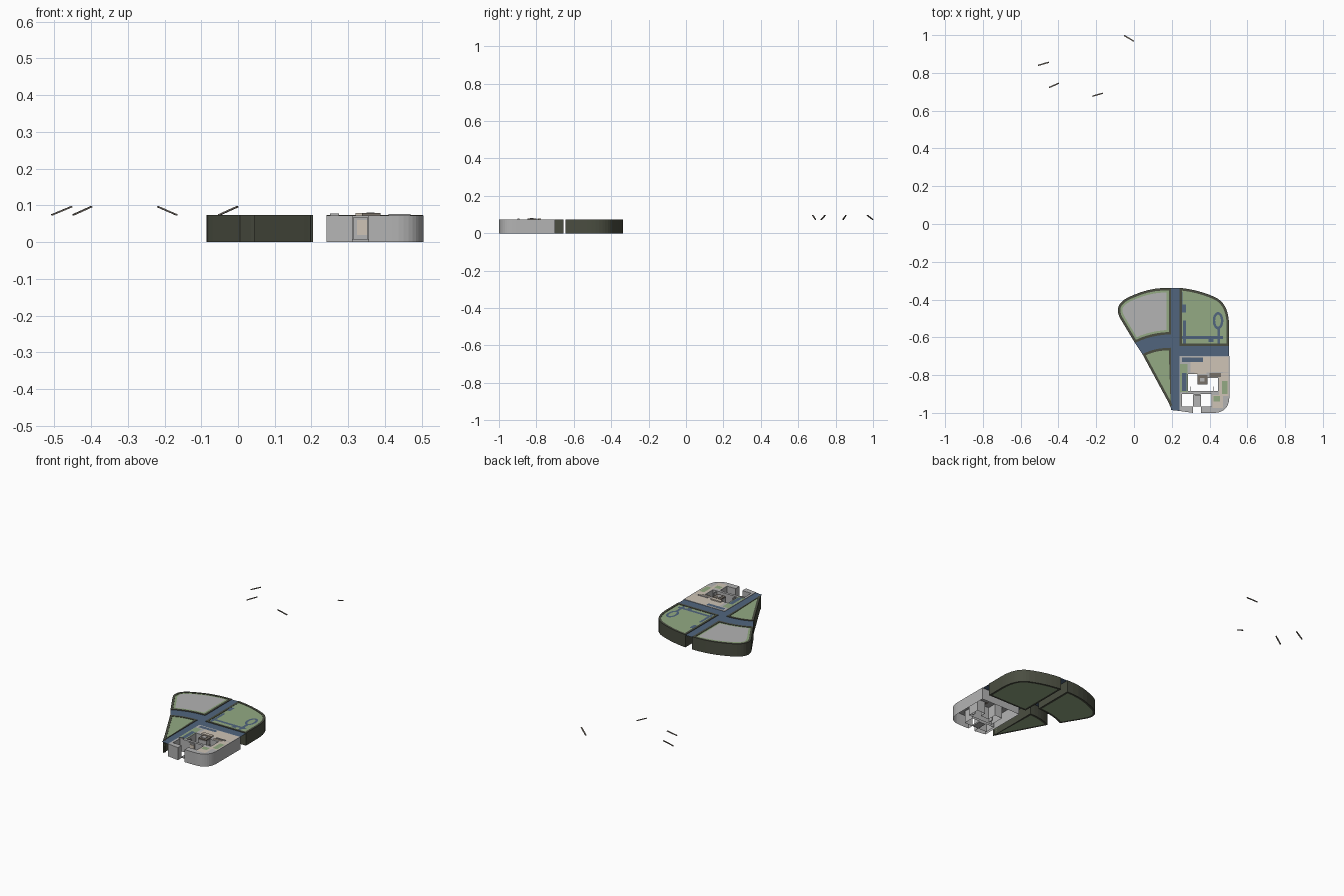
import bpy, bmesh, math
from mathutils import Vector

if "Cube" in bpy.data.objects:
    bpy.data.objects.remove(bpy.data.objects["Cube"])


def material(name, r, g, b):
    m = bpy.data.materials.new(name)
    m.diffuse_color = tuple((c / 255) ** 2.2 for c in (r, g, b)) + (1,)
    m.use_nodes = True
    m.node_tree.nodes["Principled BSDF"].inputs["Base Color"].default_value = m.diffuse_color
    return m


GREEN = material("grass", 146, 168, 130)
DARK = material("dark_wall", 76, 79, 67)
BLUE = material("asphalt", 82, 101, 125)
GREY = material("concrete", 178, 178, 178)
TAN = material("paving", 205, 194, 180)
BROWN = material("roof", 120, 112, 104)


def slab(name, loops, z0, z1, mat, open_bottom=False):
    """Extrude nested outlines; inner outlines become holes. z0 == z1 gives a sheet."""
    cu = bpy.data.curves.new(name, 'CURVE')
    cu.dimensions = '2D'
    cu.fill_mode = 'BOTH'
    cu.extrude = (z1 - z0) / 2
    for pts in loops:
        sp = cu.splines.new('POLY')
        sp.points.add(len(pts) - 1)
        for p, (x, y) in zip(sp.points, pts):
            p.co = (x, y, 0, 1)
        sp.use_cyclic_u = True
    tmp = bpy.data.objects.new(name + "_curve", cu)
    bpy.context.scene.collection.objects.link(tmp)
    dg = bpy.context.evaluated_depsgraph_get()
    me = bpy.data.meshes.new_from_object(tmp.evaluated_get(dg))
    bpy.data.objects.remove(tmp)
    bm = bmesh.new()
    bm.from_mesh(me)
    bmesh.ops.remove_doubles(bm, verts=bm.verts, dist=1e-5)
    bmesh.ops.translate(bm, verts=bm.verts, vec=(0, 0, (z0 + z1) / 2))
    if open_bottom:
        low = [f for f in bm.faces if all(v.co.z < z0 + 1e-4 for v in f.verts)]
        bmesh.ops.delete(bm, geom=low, context='FACES')
    bmesh.ops.recalc_face_normals(bm, faces=bm.faces)
    if z0 == z1:
        for f in bm.faces:
            if f.normal.z < 0:
                f.normal_flip()
    for f in bm.faces:
        f.smooth = False
    bm.to_mesh(me)
    bm.free()
    me.name = name
    me.materials.clear()
    me.materials.append(mat)
    ob = bpy.data.objects.new(name, me)
    bpy.context.scene.collection.objects.link(ob)
    return ob


def rect(x0, x1, y0, y1):
    return [(x0, y0), (x1, y0), (x1, y1), (x0, y1)]


def inset(pts, d):
    """Mitred inward offset of a counter-clockwise outline."""
    out = []
    n = len(pts)
    for i in range(n):
        p = Vector(pts[i])
        a = (p - Vector(pts[i - 1])).normalized()
        b = (Vector(pts[(i + 1) % n]) - p).normalized()
        na, nb = Vector((-a.y, a.x)), Vector((-b.y, b.x))
        m = na + nb
        k = min(2 * d / max(m.dot(m), 1e-6) * 1.0, 2 * d)
        out.append(tuple(p + m * k))
    return out


def oval(cx, cy, rx, ry, n=28):
    return [(cx + rx * math.cos(2 * math.pi * i / n), cy + ry * math.sin(2 * math.pi * i / n))
            for i in range(n)]


def bow(p0, c, p1, n=6):
    """Quadratic curve used for rounded outline corners."""
    return [tuple(Vector(p0) * (1 - t) ** 2 + Vector(c) * 2 * t * (1 - t) + Vector(p1) * t * t)
            for t in (i / n for i in range(n + 1))]


TOP = 0.073
# Curved edges of the cross road
north_kerb = bow((.005, -.63), (.095, -.585), (.197, -.585))
south_kerb = bow((.197, -.655), (.105, -.655), (.045, -.69))

# Three lawn blocks, each with a dark retaining wall
plots = {
    "north_west": north_kerb + bow((.197, -.338), (.09, -.335), (0, -.375), 5)
    + bow((-.03, -.388), (-.115, -.43), (-.07, -.505), 8),
    "south_west": bow((.18, -.94), (.19, -.962), (.197, -.975), 3) + south_kerb,
    "north_east": [(.241, -.645), (.503, -.645)] + bow((.503, -.53), (.50, -.42), (.43, -.388), 9)
    + bow((.40, -.375), (.32, -.345), (.241, -.338), 5),
}
for name, outline in plots.items():
    inner = inset(outline, .013)
    slab(name + "_wall", [outline, inner], 0, TOP + .001, DARK)
    slab(name + "_lawn", [inner], 0, TOP - .001, GREEN)

# Grey yard on the north west lawn
slab("grey_yard", [inset(plots["north_west"], .024)], TOP, TOP, GREY)

# Crossing roads
slab("cross_roads", [[(.197, -.985), (.241, -.99), (.241, -.7), (.503, -.7), (.503, -.645),
                      (.241, -.645), (.241, -.338), (.197, -.338)]
                     + north_kerb[::-1] + south_kerb[::-1]], .071, .071, BLUE)

# Driveways on the north east lawn
drives = [rect(.255, .47, -.61, -.593), rect(.26, .275, -.593, -.51),
          rect(.241, .275, -.468, -.425), rect(.441, .456, -.645, -.61),
          rect(.441, .456, -.593, -.553), rect(.26, .275, -.645, -.61),
          rect(.395, .42, -.625, -.61), rect(.241, .256, -.425, -.36)]
for i, r in enumerate(drives):
    slab(f"driveway_{i}", [r], TOP + .0003, TOP + .0003, BLUE)
slab("driveway_loop", [oval(.445, -.512, .028, .046), oval(.445, -.512, .015, .032)],
     TOP + .0005, TOP + .0005, BLUE)

# South east block with two sunken building pits, open underneath
pit = [(.285, -.885), (.445, -.885), (.445, -.815), (.39, -.815),
       (.39, -.85), (.335, -.85), (.335, -.795), (.285, -.795)]
block = ([(.241, -.99), (.312, -1), (.312, -.965), (.255, -.965), (.255, -.9), (.41, -.9),
          (.41, -.965), (.355, -.965), (.355, -1)]
         + bow((.42, -1), (.505, -1), (.505, -.91), 10) + [(.505, -.7), (.241, -.7)])
slab("south_east_block", [block, pit], 0, TOP, GREY, open_bottom=True)

# Surface patches on the south east block
patches = [("plaza", rect(.30, .50, -.785, -.705), TAN),
           ("east_walk", rect(.45, .50, -.91, -.79), TAN),
           ("south_walk", rect(.415, .47, -.975, -.905), TAN),
           ("west_grass", rect(.243, .283, -.893, -.74), GREEN),
           ("east_grass", rect(.465, .495, -.90, -.83), GREEN),
           ("corner_grass", rect(.42, .455, -.94, -.91), GREEN),
           ("west_parking", rect(.255, .278, -.885, -.79), BLUE),
           ("north_parking", rect(.255, .365, -.73, -.708), BLUE),
           ("yard_paving", rect(.40, .46, -.81, -.79), BROWN)]
for i, (name, r, m) in enumerate(patches):
    z = TOP + .0004 * (1 + i * .25)
    slab(name, [r], z, z, m)

# Raised roof, ledges and inner partition walls of the buildings
slab("centre_roof", [rect(.337, .388, -.848, -.80)], TOP, .079, BROWN)
slab("roof_hatch", [rect(.35, .372, -.835, -.815)], .079, .081, GREY)
slab("plaza_canopy", [rect(.32, .385, -.795, -.775)], TOP, .08, TAN)
slab("west_ledge", [rect(.25, .275, -.90, -.89)], TOP, .078, GREY)
slab("east_ledge", [rect(.41, .47, -.79, -.783)], TOP, .077, GREY)
for i, x in enumerate((.30, .42)):
    slab(f"pit_partition_{i}", [rect(x, x + .003, -.885, -.86)], .01, .07, GREY)

# Front entrance panels seen through the notch
slab("entrance_wall", [rect(.315, .352, -.905, -.9005)], .005, .068, GREY)
slab("entrance_panel", [rect(.324, .352, -.908, -.905)], .02, .06, TAN)
slab("entrance_step", [rect(.312, .355, -.965, -.905)], 0, .008, GREY)

# Four floating tilted planks far to the north
planks = [((-.052, .998, .074), (-.001, .968, .097)),
          ((-.507, .840, .074), (-.452, .856, .097)),
          ((-.449, .723, .074), (-.398, .745, .097)),
          ((-.219, .677, .097), (-.166, .692, .074))]
for i, (a, b) in enumerate(planks):
    a, b = Vector(a), Vector(b)
    bpy.ops.mesh.primitive_cube_add(size=1, location=(a + b) / 2)
    ob = bpy.context.object
    ob.name = f"plank_{i}"
    d = b - a
    ob.rotation_euler = (0, -math.atan2(d.z, d.xy.length), math.atan2(d.y, d.x))
    ob.scale = (d.length, .007, .004)
    ob.data.materials.append(BROWN)
